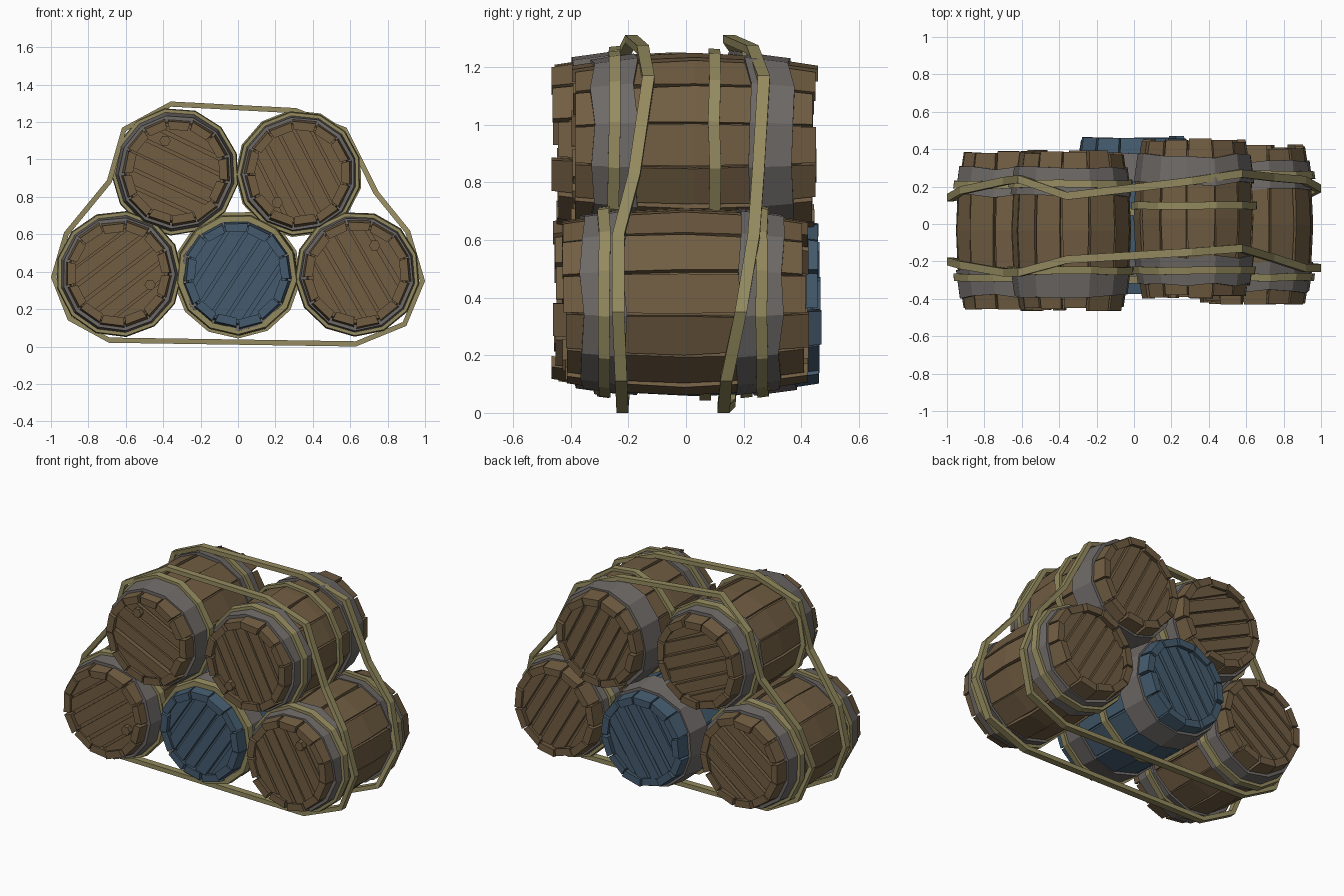
import bpy, bmesh, math, random
from mathutils import Vector

if "Cube" in bpy.data.objects:
    bpy.data.objects.remove(bpy.data.objects["Cube"])

random.seed(4)
N = 13            # staves per barrel
L = 0.43          # half length


def mat(name, c):
    m = bpy.data.materials.new(name)
    m.diffuse_color = (*c, 1)
    m.use_nodes = True
    m.node_tree.nodes["Principled BSDF"].inputs["Base Color"].default_value = m.diffuse_color
    return m


WOOD = mat("brown wood", (0.165, 0.11, 0.055))
BLUE = mat("blue wood", (0.058, 0.105, 0.155))
IRON = mat("grey iron", (0.155, 0.142, 0.135))
ROPE = mat("khaki strap", (0.295, 0.255, 0.115))


def loft(bm, sections, closed=False):
    """Skin a run of equal cross-sections; cap it unless it is closed."""
    rows = [[bm.verts.new(p) for p in s] for s in sections]
    k = len(rows[0])
    for i in range(len(rows) if closed else len(rows) - 1):
        a, b = rows[i], rows[(i + 1) % len(rows)]
        for j in range(k):
            bm.faces.new((a[j], a[(j + 1) % k], b[(j + 1) % k], b[j]))
    if not closed:
        bm.faces.new(rows[0])
        bm.faces.new(rows[-1][::-1])


def finish(bm, name, material, loc=(0, 0, 0)):
    bmesh.ops.recalc_face_normals(bm, faces=bm.faces)
    me = bpy.data.meshes.new(name)
    bm.to_mesh(me)
    bm.free()
    me.materials.append(material)
    ob = bpy.data.objects.new(name, me)
    ob.location = loc
    bpy.context.collection.objects.link(ob)


def rad(y):
    return 0.322 - 0.046 * (y / L) ** 2


def pol(r, a, y):
    return Vector((r * math.cos(a), y, r * math.sin(a)))


def ring(bm, phase, y, w, r_in, r_out, jitter):
    """Faceted band around a barrel that follows its bulge."""
    secs = []
    for i in range(N):
        a = phase + (i + 0.5) * 2 * math.pi / N
        d = random.uniform(-jitter, jitter)
        y0, y1 = y + d - w / 2, y + d + w / 2
        secs.append([pol(rad(y0) + r_in, a, y0), pol(rad(y0) + r_out, a, y0),
                     pol(rad(y1) + r_out, a, y1), pol(rad(y1) + r_in, a, y1)])
    loft(bm, secs, True)


def barrel(name, x, y, z, wood, plank_deg, straps, bung):
    loc = (x, y, z)
    phase = random.uniform(0, 1)
    step = 2 * math.pi / N
    # staves
    bm = bmesh.new()
    for i in range(N):
        a = phase + i * step
        dr = random.uniform(-0.007, 0.006)
        e0, e1 = (L + random.uniform(-0.024, 0.002) for _ in "ab")
        secs = []
        for yy in (-e0, -0.2, 0, 0.2, e1):
            h = step / 2 * random.uniform(0.87, 0.97)
            r = rad(yy) + dr
            secs.append([pol(r - 0.045, a - h, yy), pol(r, a - h, yy),
                         pol(r, a + h, yy), pol(r - 0.045, a + h, yy)])
        loft(bm, secs)
    finish(bm, name + "_staves", wood, loc)
    # inner core closing the gaps
    bm = bmesh.new()
    loft(bm, [[pol(rad(yy) - 0.025, phase + (i + 0.5) * step, yy) for i in range(N)]
              for yy in (-0.37, -0.2, 0, 0.2, 0.37)])
    finish(bm, name + "_core", wood, loc)
    # plank lids on both ends, with uneven wedge-shaped gaps
    bm = bmesh.new()
    t = math.radians(plank_deg)
    u, v = Vector((math.cos(t), 0, math.sin(t))), Vector((-math.sin(t), 0, math.cos(t)))
    R, planks = 0.25, 6
    for s in (-1, 1):
        for k in range(planks):
            a = -R + 2 * R * k / planks
            b = -R + 2 * R * (k + 1) / planks
            ca, cb = (math.sqrt(max(R * R - q * q, 0.002)) for q in (a, b))
            g = [random.uniform(0.003, 0.014) for _ in range(4)]
            quad = (u * -ca + v * (a + g[0]), u * ca + v * (a + g[1]),
                    u * cb + v * (b - g[2]), u * -cb + v * (b - g[3]))
            out = 0.395 + random.uniform(-0.006, 0.006)
            loft(bm, [[p + Vector((0, s * yy, 0)) for p in quad] for yy in (0.36, out)])
    finish(bm, name + "_lids", wood, loc)
    # iron hoops
    bm = bmesh.new()
    for hy in (-0.278, 0.26):
        ring(bm, phase, hy, 0.15, -0.02, 0.013, 0.012)
    finish(bm, name + "_hoops", IRON, loc)
    # narrow strap rings
    bm = bmesh.new()
    for sy in straps:
        ring(bm, phase, sy - y, 0.04, 0.0, 0.03 if abs(sy - y) > 0.15 else 0.02, 0.004)
    finish(bm, name + "_strap_rings", ROPE, loc)
    # hexagonal bung on the front lid
    if bung:
        bm = bmesh.new()
        c = Vector((bung[0] - x, 0, bung[1] - z))
        loft(bm, [[c + pol(0.03, i * math.pi / 3, yy) for i in range(6)] for yy in (-0.425, -0.37)])
        finish(bm, name + "_bung", wood, loc)


barrel("lower_left_barrel", -0.637, -0.035, 0.388, WOOD, 37, (-0.285, 0.21), (-0.47, 0.33))
barrel("lower_middle_barrel", -0.005, 0.04, 0.385, BLUE, 57, (-0.30, 0.065), None)
barrel("lower_right_barrel", 0.637, -0.005, 0.388, WOOD, -60, (-0.285, 0.265), (0.73, 0.54))
barrel("upper_left_barrel", -0.335, -0.035, 0.935, WOOD, -25, (-0.25, 0.215), (-0.39, 1.10))
barrel("upper_right_barrel", 0.325, 0.03, 0.925, WOOD, -63, (-0.25, 0.1), (0.21, 0.77))


def lashing(name, pts, w=0.042, t=0.028):
    """Flat strap around the whole stack; pts are (x, z, y) on its outside."""
    bm = bmesh.new()
    secs = []
    for i, (x, z, y) in enumerate(pts):
        p, q = pts[i - 1], pts[(i + 1) % len(pts)]
        d = Vector((q[0] - p[0], 0, q[1] - p[1])).normalized()
        inn = Vector((d.z, 0, -d.x)) * t          # path runs clockwise
        o = Vector((x, y, z))
        h = Vector((0, w / 2, 0))
        secs.append([o - h, o + h, o + h + inn, o - h + inn])
    loft(bm, secs, True)
    finish(bm, name, ROPE)


# two long lashings around the stack
outline = [(-0.36, 1.31), (0.31, 1.275), (0.58, 1.17), (0.75, 0.83), (0.92, 0.62), (1.0, 0.35),
           (0.9, 0.11), (0.63, 0.0), (-0.69, 0.02), (-0.91, 0.14), (-1.0, 0.37), (-0.93, 0.61),
           (-0.70, 0.89), (-0.62, 1.17)]
front_y = [-0.19, -0.15, -0.13, -0.18, -0.235, -0.235, -0.225, -0.22, -0.22, -0.21, -0.20, -0.22, -0.26, -0.26]
back_y = [0.15, 0.23, 0.27, 0.25, 0.235, 0.19, 0.14, 0.13, 0.15, 0.16, 0.14, 0.18, 0.23, 0.24]
lashing("front_lashing", [(x, z, y) for (x, z), y in zip(outline, front_y)])
lashing("back_lashing", [(x, z, y) for (x, z), y in zip(outline, back_y)])
